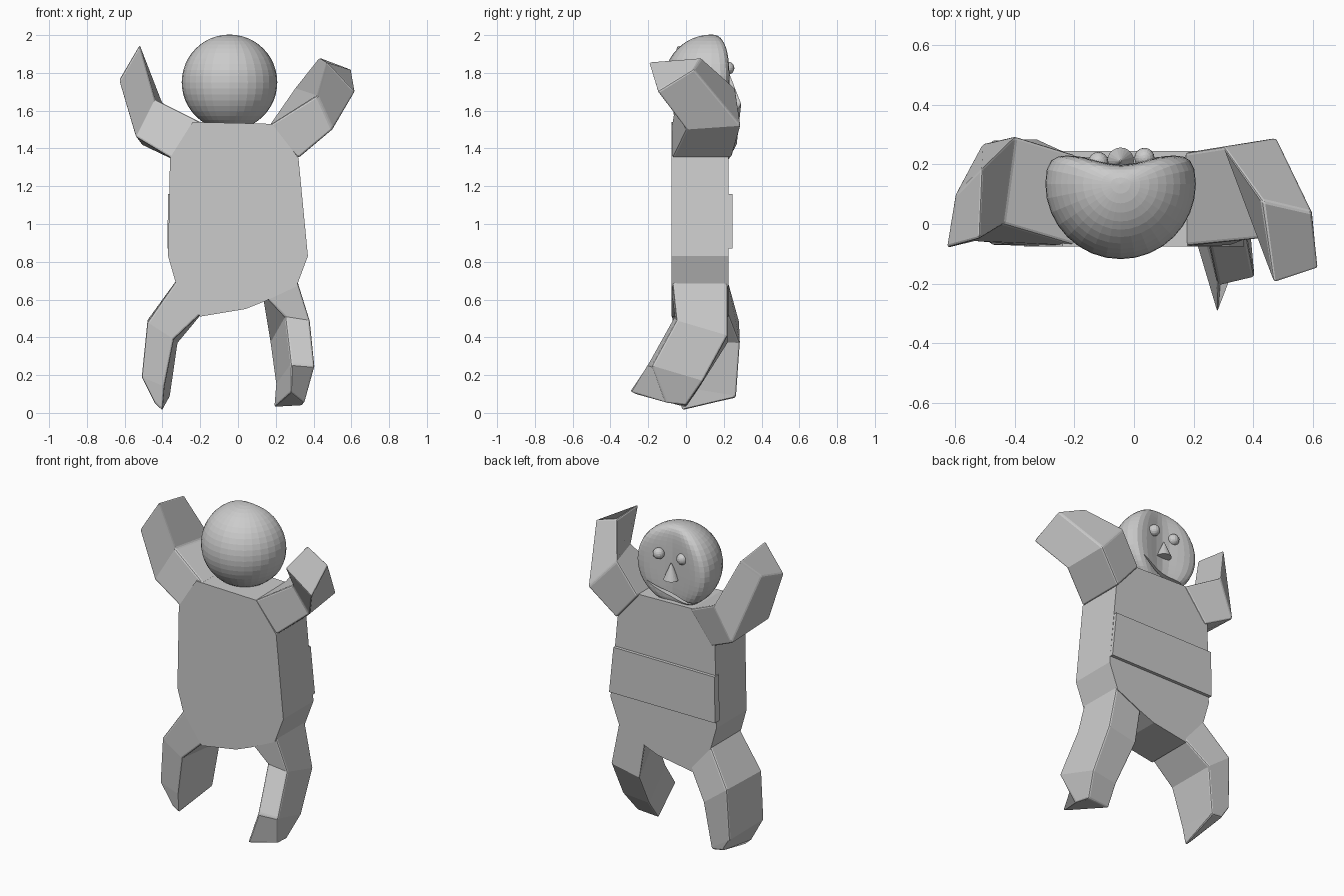
import bpy
import bmesh
import math
from mathutils import Vector

if "Cube" in bpy.data.objects:
    bpy.data.objects.remove(bpy.data.objects["Cube"], do_unlink=True)

# One clay colour for everything
clay = bpy.data.materials.new("grey clay")
clay.use_nodes = True
clay.diffuse_color = (0.6, 0.6, 0.6, 1)
clay.node_tree.nodes["Principled BSDF"].inputs["Base Color"].default_value = clay.diffuse_color


def finish(name, bm):
    """Turn a bmesh into a flat shaded object."""
    bmesh.ops.recalc_face_normals(bm, faces=bm.faces)
    mesh = bpy.data.meshes.new(name)
    bm.to_mesh(mesh)
    bm.free()
    mesh.materials.append(clay)
    obj = bpy.data.objects.new(name, mesh)
    bpy.context.scene.collection.objects.link(obj)
    return obj


def loft(name, rings, scale=0.01):
    """Skin a row of point rings and cap both ends (sizes in hundredths)."""
    bm = bmesh.new()
    rows = [[bm.verts.new(Vector(point) * scale) for point in ring] for ring in rings]
    for low, high in zip(rows, rows[1:]):
        for i in range(len(low)):
            j = (i + 1) % len(low)
            bm.faces.new((low[i], low[j], high[j], high[i]))
    bm.faces.new(rows[0])
    bm.faces.new(rows[-1])
    return finish(name, bm)


def slab(name, outline, front, back):
    """Extrude an outline of (x, z) points from front to back."""
    return loft(name, [[(x, y, z) for x, z in outline] for y in (front, back)])


def limb(name, root, *sections):
    """Loft a limb; sections run front inner, front outer, back outer, back inner."""
    soft = loft(name, [root, *sections]).modifiers.new("soft edges", "BEVEL")
    soft.width = 0.01
    soft.segments = 2
    soft.limit_method = "ANGLE"
    soft.angle_limit = math.radians(40)


def root(inner, outer, back):
    """Section where a limb leaves the torso, between two (x, z) points."""
    (ix, iz), (ox, oz) = inner, outer
    return [(ix, -7.4, iz), (ox, -7.4, oz), (ox, back, oz), (ix, back, iz)]


# Torso and the raised band across the belly
slab("torso", [(-24, 154), (-36, 135), (-37, 83), (-33, 69), (-20, 51), (4, 55),
               (14, 59), (31, 67), (37, 83), (32, 135), (18, 153)], -7.6, 22.5)
slab("belly_band", [(-37.4, 87), (36.6, 87), (33.6, 116), (-37, 116)], 20, 24.5)

# Raised arms, bent at the elbow
limb("right_arm", root((-19, 153.5), (-34, 134), 23),
     [(-44, 0, 166), (-54, -6, 146), (-51, 27, 142), (-40, 29.5, 164)],
     [(-52, -5, 195), (-63, -8, 176), (-60, 10, 180), (-51, 19, 191)])
limb("left_arm", root((17, 152.5), (32, 135), 24),
     [(42, -5, 168), (50, 0, 150), (48, 29, 152), (30, 26, 172)],
     [(47, -20, 186), (62, -15, 170), (60, 4, 182), (43, 8, 188)])

# Legs: the right one stands, the left one kicks forward
limb("right_leg", root((-18, 54), (-32, 71), 22),
     [(-34, -7, 39), (-48, -7, 48), (-48, 28, 49), (-32, 28.5, 37)],
     [(-39, -4, 14), (-51, -5, 19), (-49, 26.5, 17), (-36, 26.5, 9)],
     [(-40, -2, 1), (-44, -3, 5), (-44, 26, 9), (-37, 26.5, 8)])
limb("left_leg", root((13, 63), (31, 71), 22),
     [(25, -6, 51), (38, -5, 49), (37, 22, 41), (17, 22, 37)],
     [(28, -20, 26), (40.5, -18, 25), (38, 9, 17), (20, 8, 15)],
     [(28, -30, 11), (35, -10, 5), (34, 0, 4), (19, 0, 3)])

# Head: a ball whose face side is flattened and gently dented down the middle
centre = Vector((-0.045, 0.135, 1.75))
radius = 0.253
bm = bmesh.new()
bmesh.ops.create_uvsphere(bm, u_segments=32, v_segments=24, radius=radius)
for v in bm.verts:
    if v.co.y > 0:
        dent = math.exp(-(v.co.x / 0.12) ** 2)
        v.co.y = math.tanh(v.co.y / 0.1) * (0.105 - 0.04 * dent)
    v.co += centre
head = finish("head", bm)

# Mouth: a thin lopsided groove cut into the face
steps = 12
groove = []
for k in range(steps + 1):
    t = 2 * k / steps - 1
    bow = 1 - t * t
    x = centre.x + 0.16 * t
    z = centre.z - 0.155 + 0.04 * t - 0.025 * bow
    half = 0.002 + 0.01 * bow
    groove.append([(x, y, z + s * half) for y, s in ((0.16, -1), (0.16, 1), (0.4, 1), (0.4, -1))])
cutter = loft("mouth_cutter", groove, 1)
cutter.hide_render = True
cutter.hide_viewport = True
cut = head.modifiers.new("mouth", "BOOLEAN")
cut.operation = "DIFFERENCE"
cut.solver = "EXACT"
cut.object = cutter

# Eyes
for side, x, y in (("right", -0.12, 0.208), ("left", 0.035, 0.222)):
    bm = bmesh.new()
    bmesh.ops.create_uvsphere(bm, u_segments=16, v_segments=10, radius=0.034)
    bmesh.ops.translate(bm, verts=bm.verts, vec=(x, y, 1.825))
    finish(side + "_eye", bm)

# Nose: an upright cone
bm = bmesh.new()
bmesh.ops.create_cone(bm, cap_ends=True, segments=20, radius1=0.045, radius2=0.003, depth=0.1)
bmesh.ops.translate(bm, verts=bm.verts, vec=(centre.x, 0.212, 1.73))
finish("nose", bm)
